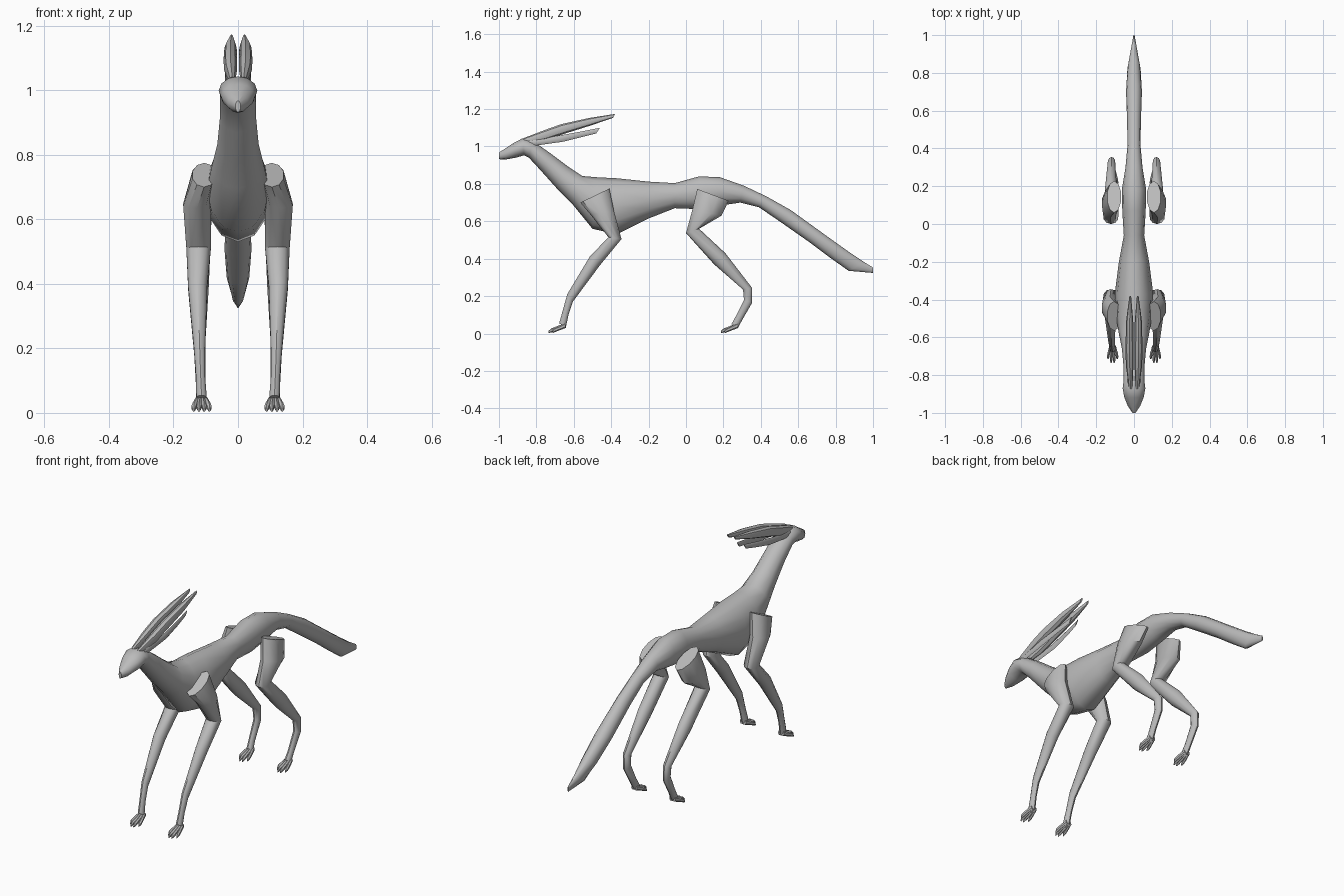
import bpy, bmesh, math
from mathutils import Vector

grey = bpy.data.materials.new("soft grey")
grey.diffuse_color = (0.5, 0.5, 0.5, 1)


def loft(name, stations, sides=12, mirror=False, angle=40):
    """Skin oval rings; each station is (y, z, y, z) of two opposite edges, centre x, half width."""
    bm = bmesh.new()
    rings = []
    for y1, z1, y2, z2, cx, hw in stations:
        a, b = Vector((cx, y1, z1)), Vector((cx, y2, z2))
        mid, half = (a + b) / 2, (a - b) / 2
        rings.append([bm.verts.new(mid + half * math.cos(t) + Vector((hw * math.sin(t), 0, 0)))
                      for t in (2 * math.pi * i / sides for i in range(sides))])
    for r, s in zip(rings, rings[1:]):
        for i in range(sides):
            j = (i + 1) % sides
            bm.faces.new((r[i], r[j], s[j], s[i]))
    bm.faces.new(rings[0][::-1])
    bm.faces.new(rings[-1])
    bmesh.ops.recalc_face_normals(bm, faces=bm.faces)
    mesh = bpy.data.meshes.new(name)
    bm.to_mesh(mesh)
    bm.free()
    mesh.materials.append(grey)
    ob = bpy.data.objects.new(name, mesh)
    bpy.context.collection.objects.link(ob)
    bpy.ops.object.select_all(action='DESELECT')
    bpy.context.view_layer.objects.active = ob
    ob.select_set(True)
    bpy.ops.object.shade_smooth_by_angle(angle=math.radians(angle))
    if mirror:
        ob.modifiers.new("mirror", 'MIRROR')
    return ob


# Head, neck, trunk and tail as one skin
loft("body", [
    (-1.0, .968, -1.0, .932, 0, .008),
    (-.965, .99, -.965, .93, 0, .032),
    (-.92, 1.02, -.91, .94, 0, .052),
    (-.875, 1.043, -.865, .953, 0, .06),
    (-.82, 1.03, -.84, .94, 0, .055),
    (-.72, .96, -.775, .87, 0, .056),
    (-.63, .892, -.69, .775, 0, .064),
    (-.555, .842, -.61, .695, 0, .08),
    (-.47, .835, -.50, .56, 0, .096),
    (-.37, .83, -.37, .53, 0, .102),
    (-.20, .812, -.20, .615, 0, .08),
    (-.06, .804, -.06, .67, 0, .054),
    (.07, .84, .07, .665, 0, .062),
    (.18, .836, .19, .685, 0, .064),
    (.31, .79, .29, .70, 0, .045),
    (.43, .733, .39, .675, 0, .035),
    (.56, .66, .50, .60, 0, .036),
    (.74, .53, .66, .488, 0, .042),
    (.87, .437, .775, .402, 0, .035),
    (.95, .383, .87, .335, 0, .018),
    (1.0, .353, 1.0, .324, 0, .003)], angle=50)

# Legs, left and right by mirroring
loft("front_leg", [
    (-.565, .70, -.41, .775, .105, .038),
    (-.51, .635, -.385, .655, .127, .045),
    (-.415, .515, -.345, .505, .122, .040),
    (-.515, .41, -.46, .365, .125, .031),
    (-.635, .21, -.605, .17, .119, .018),
    (-.66, .12, -.628, .10, .116, .015),
    (-.678, .055, -.642, .035, .113, .017)], 10, True)
loft("hind_leg", [
    (.06, .773, .228, .71, .105, .038),
    (.035, .665, .19, .63, .125, .046),
    (0, .537, .07, .56, .122, .040),
    (.15, .37, .21, .43, .122, .033),
    (.305, .235, .354, .243, .119, .02),
    (.31, .18, .354, .165, .118, .018),
    (.265, .09, .305, .08, .116, .015),
    (.243, .05, .28, .035, .113, .017)], 10, True)

# Paws: four splayed toes each
for leg, y in (("front", -.66), ("hind", .262)):
    for n, (u, reach) in enumerate(((-1.5, .055), (-.5, .075), (.5, .075), (1.5, .055))):
        x = .113
        loft(f"{leg}_toe_{n + 1}", [
            (y + .012, .055, y + .018, .03, x + u * .007, .008),
            (y - reach * .5, .036, y - reach * .45, .014, x + u * .014, .008),
            (y - reach * .8, .028, y - reach * .8, .006, x + u * .016, .008),
            (y - reach, .014, y - reach, .002, x + u * .016, .003)], 6, True)

# Swept-back ears: a long upper shell and a shorter thin lower flap
loft("ear_shell", [
    (-.875, 1.042, -.85, 1.02, .018, .010),
    (-.75, 1.09, -.75, 1.035, .023, .020),
    (-.665, 1.12, -.65, 1.068, .024, .021),
    (-.52, 1.152, -.51, 1.112, .023, .019),
    (-.38, 1.174, -.39, 1.153, .02, .005)], 8, True)
loft("ear_flap", [
    (-.84, 1.03, -.84, 1.0, .03, .005),
    (-.68, 1.058, -.66, 1.025, .035, .006),
    (-.55, 1.082, -.55, 1.052, .028, .005),
    (-.46, 1.10, -.48, 1.07, .02, .003)], 6, True)
